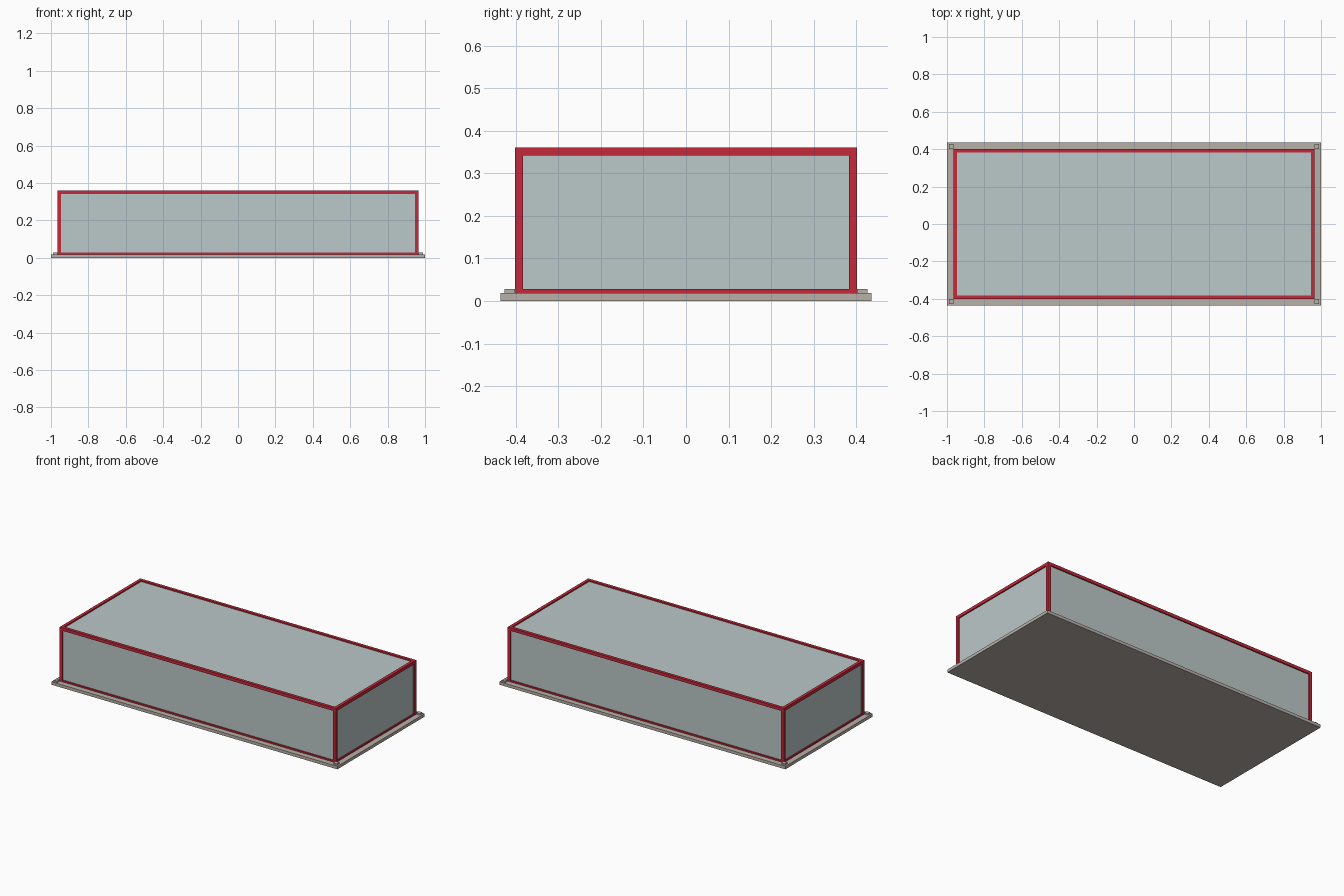
import bpy

cube = bpy.data.objects.get("Cube")
if cube:
    bpy.data.objects.remove(cube, do_unlink=True)


def material(name, r, g, b):
    mat = bpy.data.materials.new(name)
    mat.use_nodes = True
    mat.diffuse_color = (r, g, b, 1)
    mat.node_tree.nodes["Principled BSDF"].inputs["Base Color"].default_value = (r, g, b, 1)
    return mat


red = material("red_frame", 0.56, 0.022, 0.042)
pane = material("pale_glass", 0.50, 0.58, 0.58)
stone = material("warm_grey", 0.48, 0.44, 0.40)


def box(name, low, high, mat):
    """Axis-aligned box between two opposite corners."""
    bpy.ops.mesh.primitive_cube_add(size=1)
    ob = bpy.context.object
    ob.name = name
    ob.location = [(a + b) / 2 for a, b in zip(low, high)]
    ob.scale = [b - a for a, b in zip(low, high)]
    bpy.ops.object.transform_apply(location=True, rotation=False, scale=True)
    ob.data.materials.append(mat)
    return ob


def span(sign, inner, outer):
    return sorted((sign * inner, sign * outer))


# Main sizes
X, Y, TOP = 0.965, 0.402, 0.361
BASE, BAR, SILL, INSET = 0.019, 0.019, 0.028, 0.008
RAIL = TOP - BAR

# Base slab and glazed body, set slightly behind the frame
box("base_slab", (-1, -0.436, 0), (1, 0.436, BASE), stone)
box("glass_body", (INSET - X, INSET - Y, BASE),
    (X - INSET, Y - INSET, TOP - INSET), pane)

# Rails along the long and short sides
for s, side in ((-1, "front"), (1, "back")):
    y0, y1 = span(s, Y - BAR, Y)
    box(side + "_top_rail", (-X, y0, RAIL), (X, y1, TOP), red)
    box(side + "_bottom_rail", (BAR - X, y0, BASE), (X - BAR, y1, SILL), red)
for s, side in ((-1, "right"), (1, "left")):
    x0, x1 = span(s, X - BAR, X)
    box(side + "_top_rail", (x0, BAR - Y, RAIL), (x1, Y - BAR, TOP), red)
    box(side + "_bottom_rail", (x0, BAR - Y, BASE), (x1, Y - BAR, SILL), red)

# Corner posts, each with a small foot pad on the slab
for sx, xs in ((-1, "right"), (1, "left")):
    for sy, ys in ((-1, "front"), (1, "back")):
        x0, x1 = span(sx, X - BAR, X)
        y0, y1 = span(sy, Y - BAR, Y)
        box(f"{ys}_{xs}_post", (x0, y0, BASE), (x1, y1, RAIL), red)
        x0, x1 = span(sx, X, 0.99)
        y0, y1 = span(sy, Y, 0.427)
        box(f"{ys}_{xs}_foot_pad", (x0, y0, BASE), (x1, y1, SILL), stone)
